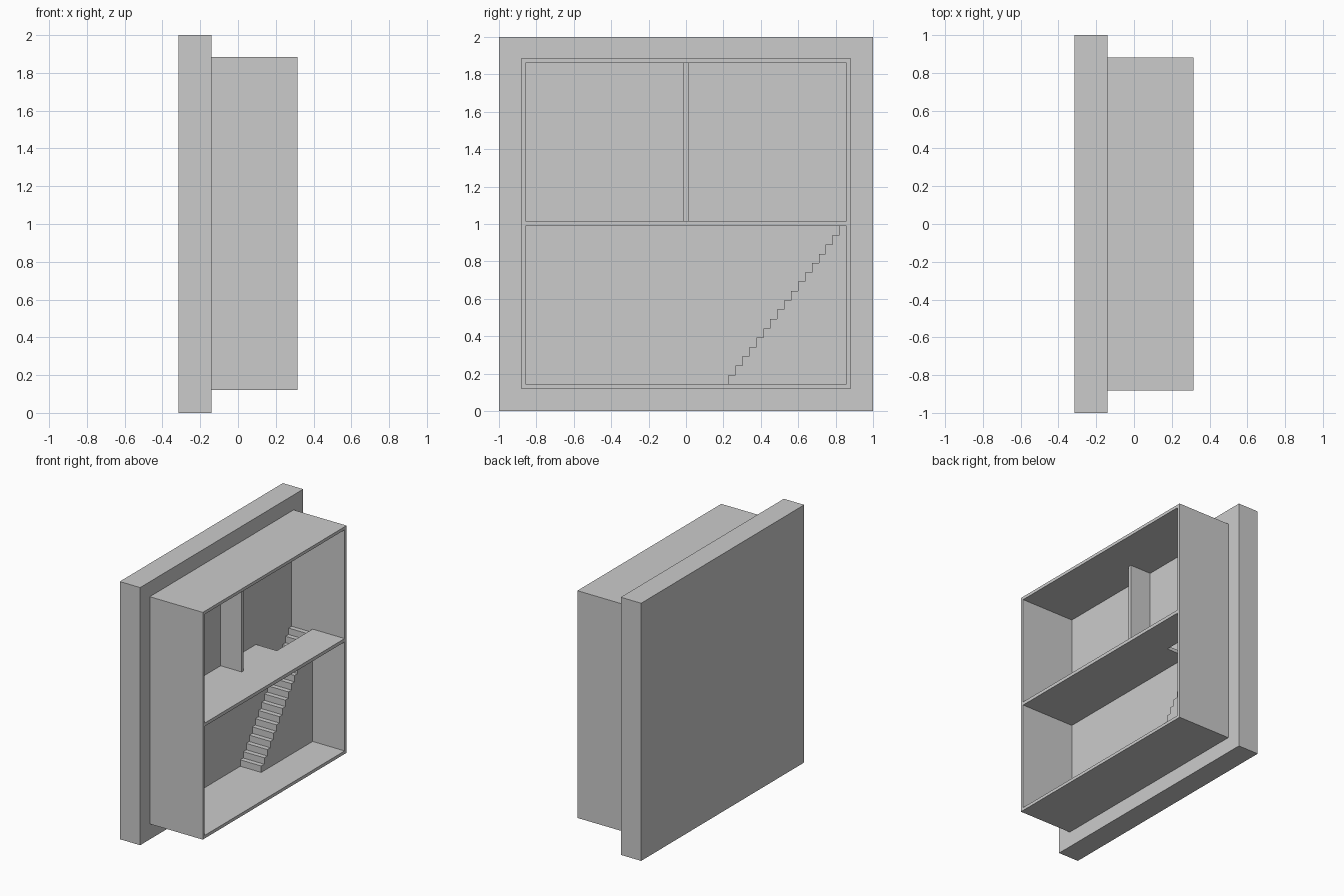
import bpy, bmesh

if "Cube" in bpy.data.objects:
    bpy.data.objects.remove(bpy.data.objects["Cube"])

BACK, MID, FRONT = -0.14, 0.04, 0.315     # depth planes along x
OUT_Y, IN_Y = 0.882, 0.858                # shell half widths
OUT_Z, IN_Z = (0.12, 1.884), (0.144, 1.86)
FLOOR = (0.99, 1.016)


def rect(a0, a1, b0, b1):
    return [(a0, b0), (a1, b0), (a1, b1), (a0, b1)]


def prism(name, polys, to3d, vec):
    """Extrude one or more adjoining flat polygons into a solid."""
    bm = bmesh.new()
    for poly in polys:
        bm.faces.new([bm.verts.new(to3d(a, b)) for a, b in poly])
    bmesh.ops.remove_doubles(bm, verts=bm.verts[:], dist=1e-5)
    res = bmesh.ops.extrude_face_region(bm, geom=bm.faces[:])
    moved = [g for g in res["geom"] if isinstance(g, bmesh.types.BMVert)]
    bmesh.ops.translate(bm, verts=moved, vec=vec)
    bmesh.ops.recalc_face_normals(bm, faces=bm.faces[:])
    mesh = bpy.data.meshes.new(name)
    bm.to_mesh(mesh)
    bm.free()
    ob = bpy.data.objects.new(name, mesh)
    bpy.context.collection.objects.link(ob)
    return ob


def along_x(name, polys, x0, x1):
    return prism(name, polys, lambda y, z: (x0, y, z), (x1 - x0, 0, 0))


# Thick wall slab at the back
along_x("back_slab", [rect(-1, 1, 0, 2)], -0.315, BACK)

# Open shell: mitred frame around the rooms
outer = rect(-OUT_Y, OUT_Y, *OUT_Z)
inner = rect(-IN_Y, IN_Y, *IN_Z)
ring = [[outer[i], outer[(i + 1) % 4], inner[(i + 1) % 4], inner[i]] for i in range(4)]
along_x("shell", ring, BACK, FRONT)

# Upper floor with a stairwell notch in the back corner
floor_outline = [(BACK, -IN_Y), (FRONT, -IN_Y), (FRONT, IN_Y),
                 (MID, IN_Y), (MID, 0.42), (BACK, 0.42)]
prism("upper_floor", [floor_outline], lambda x, y: (x, y, FLOOR[0]),
      (0, 0, FLOOR[1] - FLOOR[0]))

# Half-depth divider in the upper storey
along_x("divider", [rect(-0.013, 0.013, FLOOR[1], IN_Z[1])], BACK, MID)

# Solid staircase, stepped profile rising to the right wall
steps, y0, z0 = 17, 0.228, IN_Z[0]
run, rise = (IN_Y - y0) / steps, (FLOOR[0] - z0) / steps
profile = [(y0, z0)]
for i in range(steps):
    top = z0 + (i + 1) * rise
    profile += [(y0 + i * run, top), (y0 + (i + 1) * run, top)]
profile = profile + [(IN_Y, z0)]
along_x("stairs", [profile], BACK, MID)
